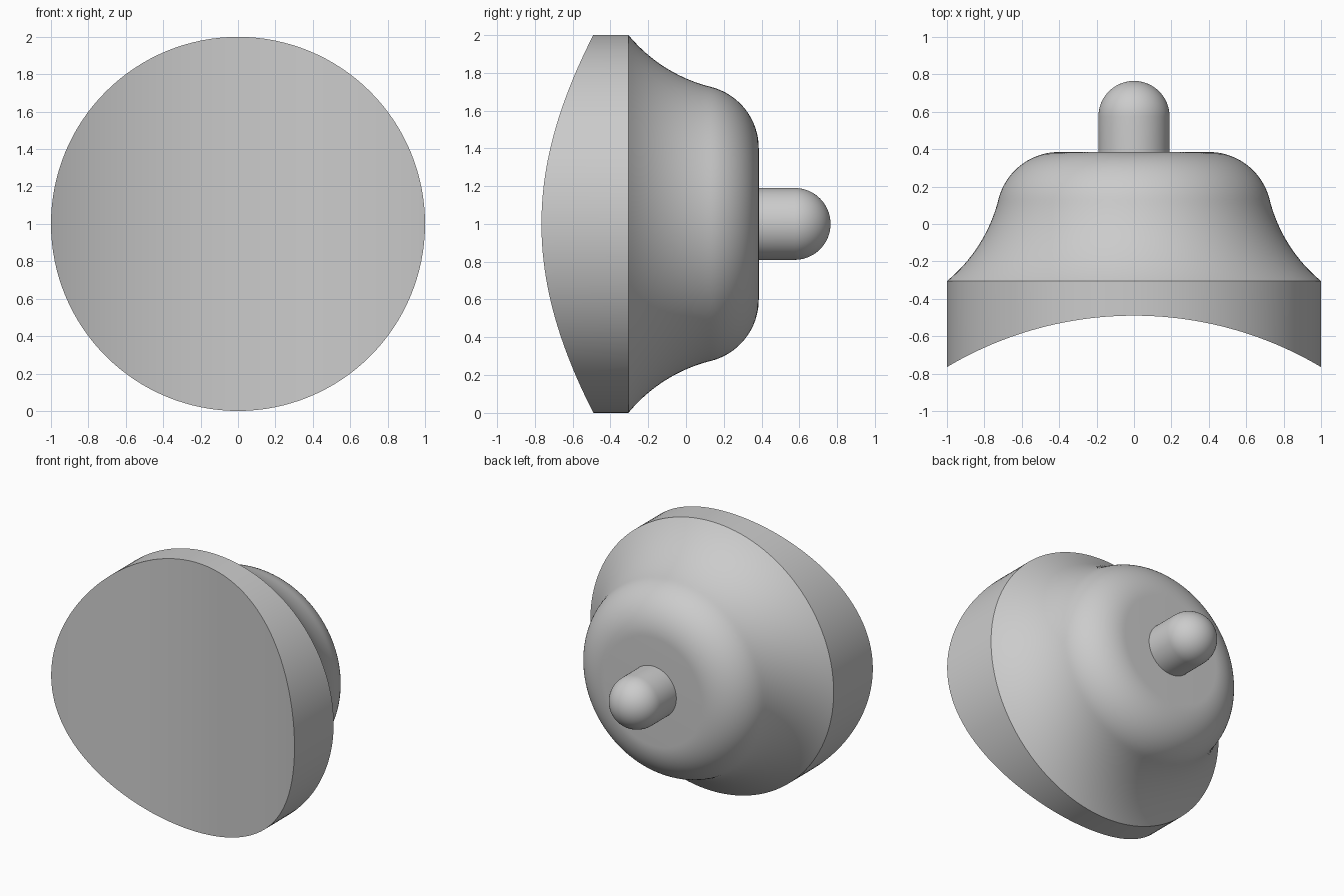
import bpy, bmesh, math
from math import sin, cos, pi, sqrt, radians

if "Cube" in bpy.data.objects:
    bpy.data.objects.remove(bpy.data.objects["Cube"], do_unlink=True)

SEGMENTS = 128
AXIS_Z = 1.0

grey = bpy.data.materials.new("plain_grey")
grey.use_nodes = True
colour = (0.6, 0.6, 0.6, 1)
grey.diffuse_color = colour
grey.node_tree.nodes["Principled BSDF"].inputs["Base Color"].default_value = colour


def arc(cx, cy, radius, start, end, steps):
    """Points (radius, y) along an arc, angles in radians."""
    angles = [start + (end - start) * i / steps for i in range(steps + 1)]
    return [(cx + radius * cos(a), cy + radius * sin(a)) for a in angles]


def ring(bm, r, y_at):
    """Circle around the y axis, its depth given by a function of x."""
    verts = []
    for i in range(SEGMENTS):
        a = 2 * pi * i / SEGMENTS
        x = r * cos(a)
        verts.append(bm.verts.new((x, y_at(x), AXIS_Z + r * sin(a))))
    return verts


def bridge(bm, a, b):
    for i in range(SEGMENTS):
        j = (i + 1) % SEGMENTS
        bm.faces.new((a[i], a[j], b[j], b[i]))


def lathe(bm, profile):
    rings = [ring(bm, r, lambda x, y=y: y) for r, y in profile]
    for a, b in zip(rings, rings[1:]):
        bridge(bm, a, b)
    bm.faces.new(rings[-1])
    return rings


def finish(bm, name):
    bmesh.ops.recalc_face_normals(bm, faces=bm.faces)
    mesh = bpy.data.meshes.new(name)
    bm.to_mesh(mesh)
    bm.free()
    mesh.materials.append(grey)
    obj = bpy.data.objects.new(name, mesh)
    bpy.context.collection.objects.link(obj)
    bpy.ops.object.select_all(action="DESELECT")
    obj.select_set(True)
    bpy.context.view_layer.objects.active = obj
    bpy.ops.object.shade_smooth_by_angle(angle=radians(30))


# Body: rounded shoulder running tangentially into a flared skirt
RIM_Y, BACK_Y = -0.305, 0.385
flat_r, shoulder, join = 0.4, 0.335, radians(14)
shoulder_y = BACK_Y - shoulder
dx, dy = 1 - flat_r, RIM_Y - shoulder_y
reach = (dx**2 + dy**2 - shoulder**2) / (2 * (dx * cos(join) + dy * sin(join) - shoulder))
flare_x = flat_r + reach * cos(join)
flare_y = shoulder_y + reach * sin(join)
start = math.atan2(RIM_Y - flare_y, 1 - flare_x) + 2 * pi
profile = arc(flare_x, flare_y, reach - shoulder, start, pi + join, 20)
profile += arc(flat_r, shoulder_y, shoulder, join, pi / 2, 20)[1:]

bm = bmesh.new()
back_rim = lathe(bm, profile)[0]

# Front: rim band trimmed by a hollow curved across x
sag = 0.275
hollow = (1 + sag**2) / (2 * sag)
front_rim = ring(bm, 1, lambda x: -0.49 - hollow + sqrt(hollow**2 - x * x))
bridge(bm, front_rim, back_rim)
half = SEGMENTS // 2
for i in range(half):
    corners = [front_rim[k % SEGMENTS] for k in (i, i + 1, -i - 1, -i)]
    bm.faces.new(list(dict.fromkeys(corners)))
finish(bm, "cupped_body")

# Knob: round peg with a domed end
PEG = 0.19
bm = bmesh.new()
dome = arc(0, 0.765 - PEG, PEG, 0, radians(88), 20)
lathe(bm, [(PEG, BACK_Y - 0.005)] + dome)
finish(bm, "rear_knob")
